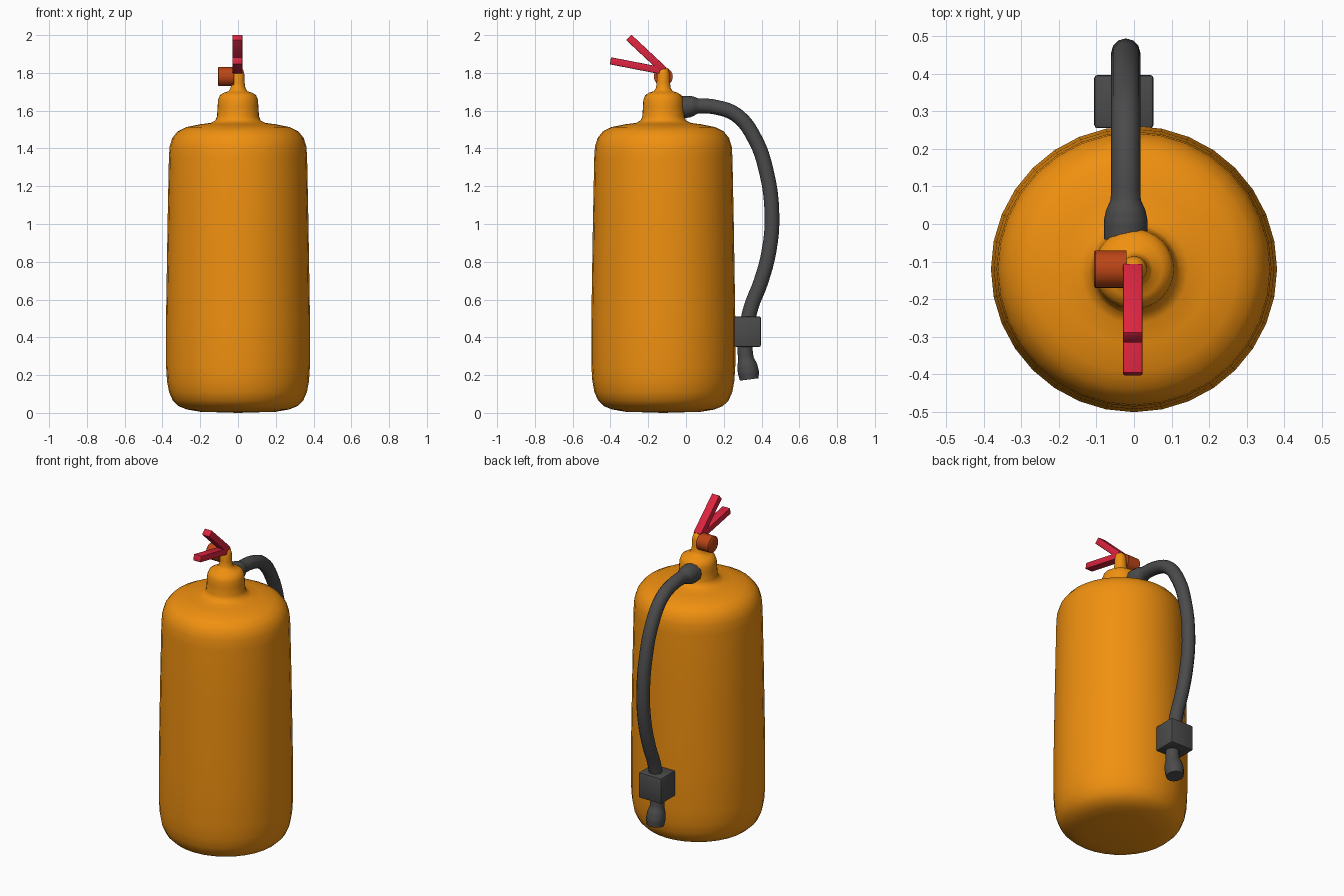
import bpy, bmesh, math
from mathutils import Matrix, Vector

if "Cube" in bpy.data.objects:
    bpy.data.objects.remove(bpy.data.objects["Cube"])


def material(name, color):
    m = bpy.data.materials.new(name)
    m.diffuse_color = (*color, 1)
    m.use_nodes = True
    m.node_tree.nodes["Principled BSDF"].inputs["Base Color"].default_value = m.diffuse_color
    return m


ORANGE = material("orange_paint", (0.87, 0.28, 0.005))
RED = material("red_levers", (0.72, 0.018, 0.05))
RUST = material("gauge_orange", (0.50, 0.06, 0.008))
RUBBER = material("dark_rubber", (0.07, 0.07, 0.07))
CY = -0.12  # body axis


def finish(ob, mat, angle=40):
    ob.data.materials.append(mat)
    bpy.ops.object.select_all(action='DESELECT')
    ob.select_set(True)
    bpy.context.view_layer.objects.active = ob
    bpy.ops.object.shade_smooth_by_angle(angle=math.radians(angle))


def from_bmesh(name, bm, mat, angle=40):
    bmesh.ops.recalc_face_normals(bm, faces=bm.faces)
    me = bpy.data.meshes.new(name)
    bm.to_mesh(me)
    bm.free()
    ob = bpy.data.objects.new(name, me)
    bpy.context.collection.objects.link(ob)
    finish(ob, mat, angle)
    return ob


def lathe(name, profile, mat, matrix, steps=32, angle=40):
    bm = bmesh.new()
    vs = [bm.verts.new((r, 0, z)) for r, z in profile]
    es = [bm.edges.new(p) for p in zip(vs, vs[1:])]
    bmesh.ops.spin(bm, geom=vs + es, axis=(0, 0, 1), cent=(0, 0, 0),
                   angle=2 * math.pi, steps=steps)
    bmesh.ops.remove_doubles(bm, verts=bm.verts, dist=1e-4)
    bm.transform(matrix)
    return from_bmesh(name, bm, mat, angle)


def box(name, size, matrix, mat, bevel):
    bm = bmesh.new()
    bmesh.ops.create_cube(bm, size=1, matrix=matrix @ Matrix.Diagonal((*size, 1)))
    bmesh.ops.bevel(bm, geom=bm.edges[:], offset=bevel, segments=2,
                    profile=0.5, affect='EDGES')
    return from_bmesh(name, bm, mat)


# Cylinder body with shoulder, neck and valve stem
lathe("tank", [(0, 0), (0.2, 0.006), (0.27, 0.018), (0.315, 0.036), (0.345, 0.065),
               (0.365, 0.11), (0.376, 0.17), (0.381, 0.25), (0.381, 0.5), (0.373, 1.0),
               (0.366, 1.35), (0.362, 1.41), (0.348, 1.455), (0.32, 1.49), (0.275, 1.513),
               (0.2, 1.528), (0.145, 1.535), (0.12, 1.548), (0.111, 1.57), (0.108, 1.62),
               (0.106, 1.655), (0.096, 1.682), (0.075, 1.695), (0.05, 1.703),
               (0.039, 1.72), (0.035, 1.75), (0.034, 1.79), (0.028, 1.815),
               (0.015, 1.828), (0, 1.83)],
      ORANGE, Matrix.Translation((0, CY, 0)), angle=60)

# Pressure gauge on the left of the stem
lathe("gauge", [(0, 0.0), (0.05, 0.0), (0.05, 0.083), (0.045, 0.087), (0, 0.087)], RUST,
      Matrix.Translation((-0.02, CY, 1.78)) @ Matrix.Rotation(-math.pi / 2, 4, 'Y'))


# Squeeze levers
def lever(name, start, end, thick):
    a, b = Vector((-0.003, *start)), Vector((-0.003, *end))
    d = b - a
    rot = Matrix.Rotation(math.atan2(d.z, d.y), 4, 'X')
    box(name, (0.052, d.length, thick), Matrix.Translation((a + b) / 2) @ rot, RED, 0.004)


lever("upper_lever", (-0.118, 1.815), (-0.303, 1.988), 0.04)
lever("lower_lever", (-0.112, 1.808), (-0.40, 1.864), 0.038)

# Hose with flared fitting at the neck and nozzle at the end: (y, z, radius)
path = [(-0.04, 1.617, 0.058), (0.01, 1.621, 0.058), (0.035, 1.624, 0.053),
        (0.065, 1.625, 0.04), (0.16, 1.618, 0.039), (0.27, 1.575, 0.039),
        (0.365, 1.45, 0.039), (0.425, 1.28, 0.039), (0.455, 1.05, 0.039),
        (0.44, 0.86, 0.039), (0.395, 0.69, 0.039), (0.348, 0.57, 0.039),
        (0.322, 0.46, 0.039), (0.312, 0.35, 0.04), (0.317, 0.29, 0.041),
        (0.324, 0.25, 0.053), (0.330, 0.215, 0.056), (0.335, 0.177, 0.05)]
cu = bpy.data.curves.new("hose_path", 'CURVE')
cu.dimensions = '3D'
cu.bevel_depth = 1
cu.bevel_resolution = 4
cu.resolution_u = 4
cu.use_fill_caps = True
sp = cu.splines.new('BEZIER')
sp.bezier_points.add(len(path) - 1)
for p, (y, z, r) in zip(sp.bezier_points, path):
    p.co = (-0.022, y, z)
    p.radius = r
    p.handle_left_type = p.handle_right_type = 'AUTO'
tmp = bpy.data.objects.new("hose_path", cu)
bpy.context.collection.objects.link(tmp)
bpy.context.view_layer.update()
mesh = bpy.data.meshes.new_from_object(tmp.evaluated_get(bpy.context.evaluated_depsgraph_get()))
bpy.data.objects.remove(tmp)
hose = bpy.data.objects.new("hose", mesh)
bpy.context.collection.objects.link(hose)
mesh.materials.clear()
finish(hose, RUBBER)

# Hose clip against the tank
box("hose_clip", (0.158, 0.142, 0.16), Matrix.Translation((-0.027, 0.326, 0.43)), RUBBER, 0.009)
